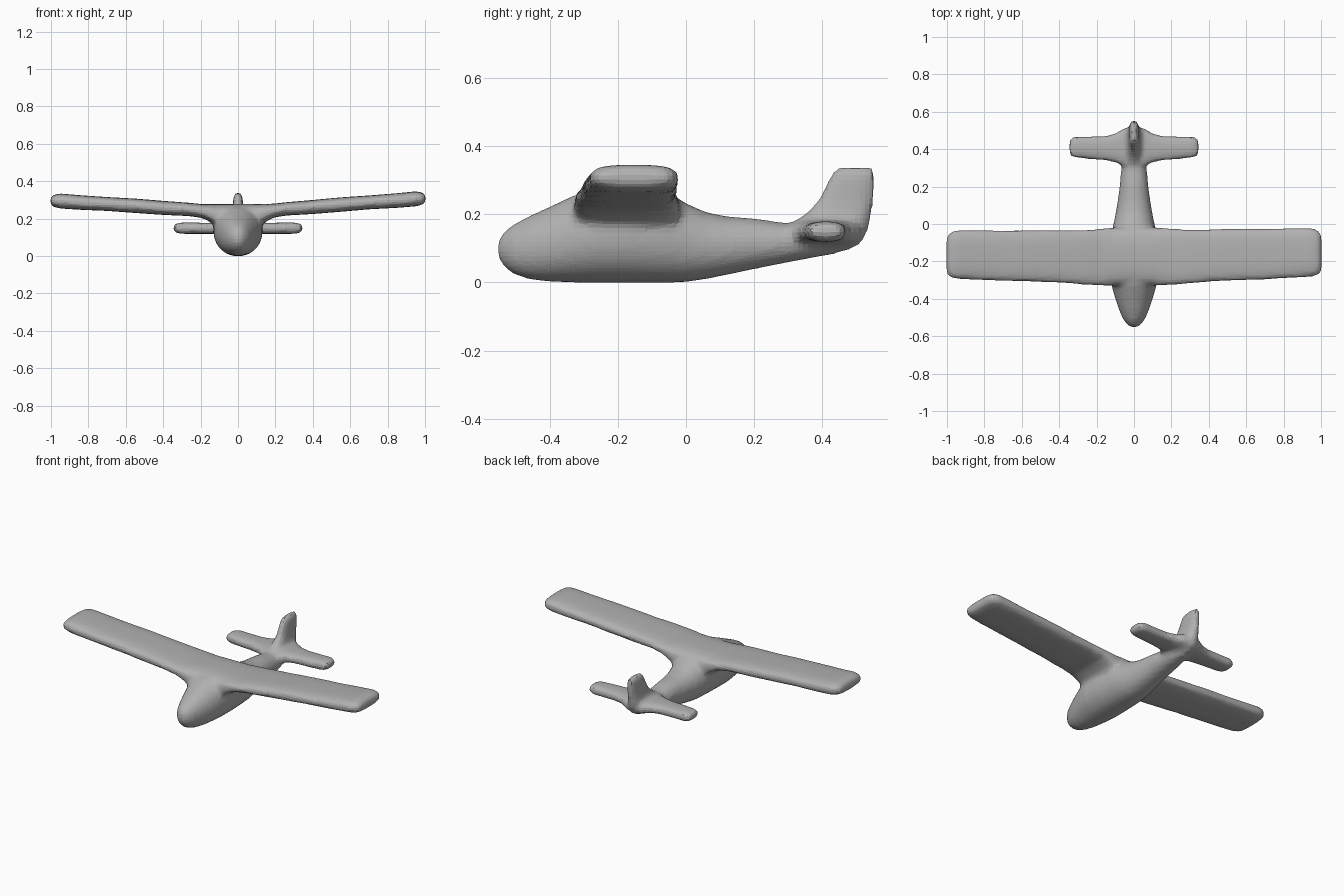
import bpy, bmesh
from math import cos, sin, pi, copysign

if "Cube" in bpy.data.objects:
    bpy.data.objects.remove(bpy.data.objects["Cube"])


def loft(name, stations, axis, power, sides=32):
    """Skin super-ellipse rings; station = (position, a_min, a_max, b_min, b_max).
    axis 'y': a is x, b is z.  axis 'x': a is y, b is z.  axis 'z': a is x, b is y."""
    bm = bmesh.new()
    rings = []
    for p, a0, a1, b0, b1 in stations:
        ring = []
        for i in range(sides):
            t = 2 * pi * i / sides
            c, s = cos(t), sin(t)
            a = (a0 + a1) / 2 + (a1 - a0) / 2 * copysign(abs(c) ** (2 / power), c)
            b = (b0 + b1) / 2 + (b1 - b0) / 2 * copysign(abs(s) ** (2 / power), s)
            co = {'x': (p, a, b), 'y': (a, p, b), 'z': (a, b, p)}[axis]
            ring.append(bm.verts.new(co))
        rings.append(ring)
    for r, q in zip(rings, rings[1:]):
        for i in range(sides):
            j = (i + 1) % sides
            bm.faces.new((r[i], r[j], q[j], q[i]))
    bm.faces.new(rings[0][::-1])
    bm.faces.new(rings[-1])
    bmesh.ops.recalc_face_normals(bm, faces=bm.faces)
    me = bpy.data.meshes.new(name)
    bm.to_mesh(me)
    bm.free()
    ob = bpy.data.objects.new(name, me)
    bpy.context.collection.objects.link(ob)
    return ob


def both_sides(half, dy=0, dz=0):
    """Mirror half-span stations across x = 0; the left tip may sit slightly off."""
    left = [(-x, a + dy * x, b + dy * x, c + dz * x, d + dz * x)
            for x, a, b, c, d in reversed(half)]
    return left + half


# Fuselage: y, half width, bottom, top
body = [(-.552, .015, .08, .115), (-.54, .035, .052, .143), (-.51, .058, .026, .168),
        (-.46, .08, .009, .195), (-.40, .1, .002, .222), (-.33, .12, 0, .255),
        (-.28, .13, -.001, .27), (-.18, .132, -.001, .277), (-.06, .122, -.001, .27),
        (0, .11, .001, .232), (.06, .098, .01, .206), (.12, .088, .022, .194),
        (.2, .077, .039, .188), (.28, .07, .055, .176), (.36, .06, .07, .175),
        (.43, .042, .082, .18), (.48, .028, .095, .18), (.515, .015, .115, .18)]
fuselage = loft("fuselage", [(y, -w, w, b, t) for y, w, b, t in body], 'y', 2.1)

# Wing with gentle dihedral and a deep fillet at the root
wing = loft("wing", both_sides([
    (.05, -.325, -.018, .15, .279), (.11, -.328, -.018, .15, .279),
    (.145, -.329, -.02, .182, .279), (.19, -.326, -.024, .206, .28),
    (.26, -.322, -.028, .217, .288), (.4, -.309, -.028, .225, .3),
    (.55, -.302, -.026, .237, .314), (.7, -.297, -.026, .25, .324),
    (.85, -.288, -.022, .258, .336), (.95, -.282, -.022, .266, .346),
    (.985, -.272, -.034, .274, .341), (1.003, -.255, -.06, .288, .325)],
    -.012, -.012), 'x', 3)

# Tailplane
tailplane = loft("tailplane", both_sides([
    (.02, .29, .52, .10, .185), (.06, .31, .51, .112, .182),
    (.1, .33, .483, .118, .18), (.16, .341, .47, .119, .178),
    (.25, .348, .468, .119, .179), (.31, .355, .469, .119, .179),
    (.335, .362, .46, .127, .172), (.346, .375, .448, .136, .163)]), 'x', 2.8)

# Swept fin
fin = loft("fin", [
    (.11, -.025, .025, .40, .51), (.15, -.04, .04, .33, .532),
    (.18, -.04, .04, .32, .54), (.205, -.034, .034, .355, .545),
    (.24, -.029, .029, .387, .55), (.28, -.027, .027, .407, .553),
    (.31, -.025, .025, .421, .554), (.327, -.021, .021, .432, .553),
    (.337, -.013, .013, .446, .546)], 'z', 2.8)

# Fuse the parts into one soft, finely faceted skin
for ob in (wing, tailplane, fin, fuselage):
    ob.select_set(True)
bpy.context.view_layer.objects.active = fuselage
bpy.ops.object.join()
plane = bpy.context.object
plane.name = "aeroplane"
remesh = plane.modifiers.new("fuse", 'REMESH')
remesh.mode = 'VOXEL'
remesh.voxel_size = .014
remesh.use_smooth_shade = False
smooth = plane.modifiers.new("soften", 'SMOOTH')
smooth.factor = .5
smooth.iterations = 4

# Darker grey skin
grey = bpy.data.materials.new("mid_grey")
grey.diffuse_color = (.44, .44, .44, 1)
grey.use_nodes = True
grey.node_tree.nodes["Principled BSDF"].inputs["Base Color"].default_value = grey.diffuse_color
plane.data.materials.append(grey)
